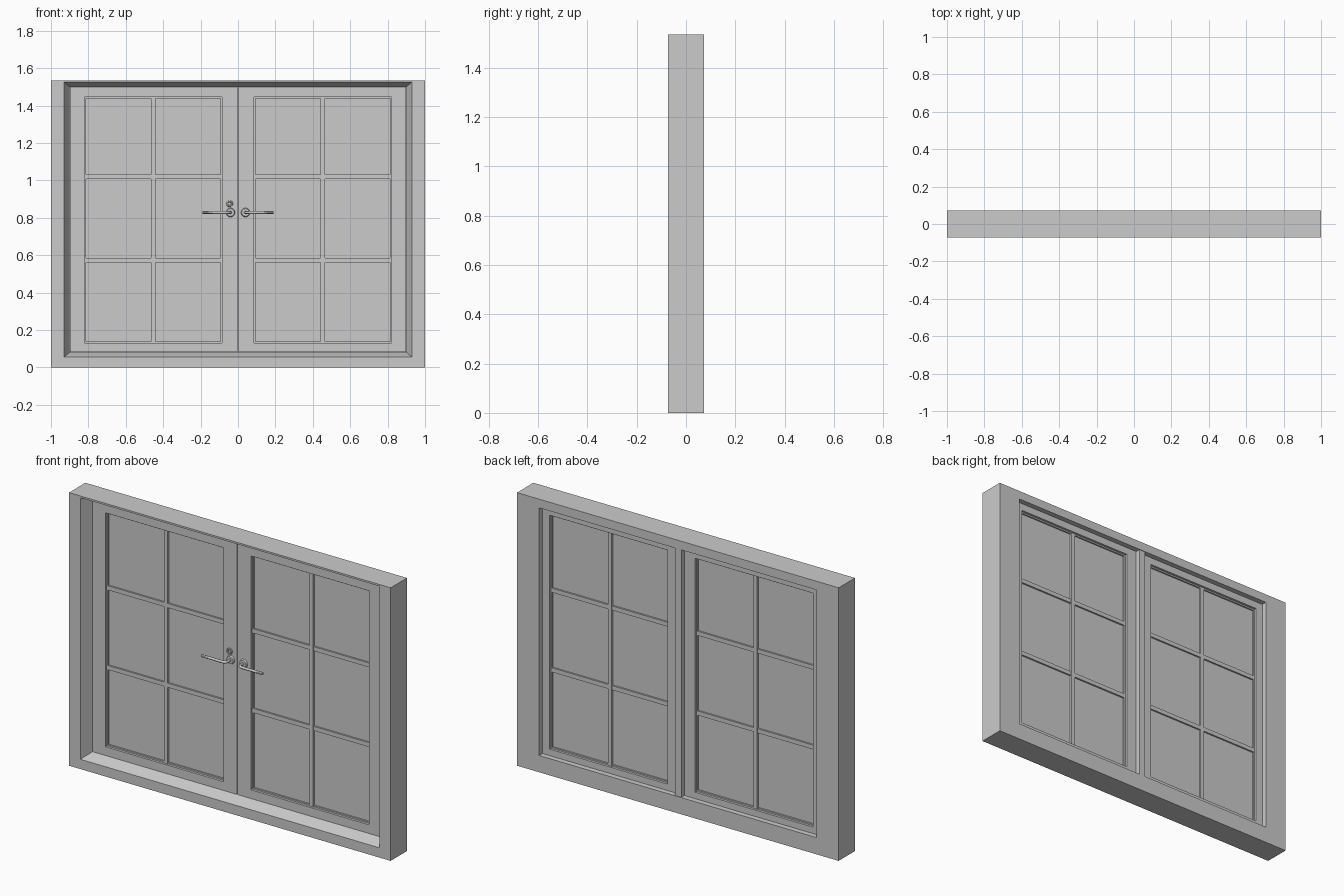
import bpy, bmesh, math
from mathutils import Vector, Matrix

if "Cube" in bpy.data.objects:
    bpy.data.objects.remove(bpy.data.objects["Cube"])

FRONT, BACK = -0.0725, 0.0725
SASH_F, SASH_B = -0.0075, 0.0425
GLASS_Y = 0.0175


def finish(name, bm, smooth=False):
    bmesh.ops.recalc_face_normals(bm, faces=bm.faces)
    me = bpy.data.meshes.new(name)
    bm.to_mesh(me)
    bm.free()
    ob = bpy.data.objects.new(name, me)
    bpy.context.collection.objects.link(ob)
    if smooth:
        bpy.context.view_layer.objects.active = ob
        ob.select_set(True)
        bpy.ops.object.shade_smooth_by_angle()
        ob.select_set(False)
    return ob


def ring(name, loops):
    """Closed rectangular ring: each loop is (x0, x1, z0, z1, y)."""
    bm = bmesh.new()
    rows = [[bm.verts.new(p) for p in
             ((x0, y, z0), (x1, y, z0), (x1, y, z1), (x0, y, z1))]
            for x0, x1, z0, z1, y in loops]
    for i, a in enumerate(rows):
        b = rows[(i + 1) % len(rows)]
        for k in range(4):
            n = (k + 1) % 4
            bm.faces.new((a[k], a[n], b[n], b[k]))
    return finish(name, bm)


def box(name, x0, x1, y0, y1, z0, z1):
    bm = bmesh.new()
    bmesh.ops.create_cube(bm, size=1)
    bmesh.ops.scale(bm, vec=(x1 - x0, y1 - y0, z1 - z0), verts=bm.verts)
    bmesh.ops.translate(bm, vec=((x0 + x1) / 2, (y0 + y1) / 2, (z0 + z1) / 2), verts=bm.verts)
    return finish(name, bm)


def disc(name, x, z, r, y0, y1):
    bm = bmesh.new()
    bmesh.ops.create_cone(bm, cap_ends=True, segments=24, radius1=r, radius2=r * 0.85, depth=y1 - y0,
                          matrix=Matrix.Translation((x, (y0 + y1) / 2, z)) @ Matrix.Rotation(math.pi / 2, 4, 'X'))
    return finish(name, bm, True)


def rod(name, pts, r, sides=12):
    """Round bar swept along points lying in a horizontal plane."""
    bm = bmesh.new()
    pts = [Vector(p) for p in pts]
    rows = []
    for i, p in enumerate(pts):
        t = (pts[min(i + 1, len(pts) - 1)] - pts[max(i - 1, 0)]).normalized()
        side = t.cross(Vector((0, 0, 1)))
        rows.append([bm.verts.new(p + r * (math.cos(a) * side + math.sin(a) * Vector((0, 0, 1))))
                     for a in (2 * math.pi * k / sides for k in range(sides))])
    for a, b in zip(rows, rows[1:]):
        for k in range(sides):
            n = (k + 1) % sides
            bm.faces.new((a[k], a[n], b[n], b[k]))
    bm.faces.new(rows[0])
    bm.faces.new(rows[-1])
    return finish(name, bm, True)


# outer frame: splayed front reveal, rebate for the sashes, lip at the back
ring("window_frame", [
    (-1, 1, 0, 1.535, FRONT), (-1, 1, 0, 1.535, BACK),
    (-0.8625, 0.8625, 0.094, 1.486, BACK), (-0.8625, 0.8625, 0.094, 1.486, SASH_B),
    (-0.90, 0.90, 0.08, 1.50, SASH_B), (-0.90, 0.90, 0.08, 1.50, SASH_F),
    (-0.93, 0.93, 0.055, 1.525, FRONT)])

# cover strip over the meeting stiles, at the back
box("meeting_strip", -0.02, 0.02, SASH_B, BACK - 0.003, 0.094, 1.486)

for s, side in ((-1, "left"), (1, "right")):
    def span(a, b):
        return tuple(sorted((s * a, s * b)))

    # sash
    outer = span(0.002, 0.899) + (0.081, 1.499)
    inner = span(0.085, 0.82) + (0.13, 1.445)
    ring(side + "_sash", [outer + (SASH_F,), outer + (SASH_B,), inner + (SASH_B,), inner + (SASH_F,)])

    # glazing bead around the pane
    bead = span(0.093, 0.812) + (0.138, 1.437)
    ring(side + "_glazing_bead", [inner + (0.006,), inner + (0.029,), bead + (0.029,), bead + (0.006,)])

    # glass
    gx = span(0.085, 0.82)
    box(side + "_glass", gx[0], gx[1], GLASS_Y - 0.003, GLASS_Y + 0.003, 0.13, 1.445)

    # glazing bars
    vx = span(0.4405, 0.4645)
    box(side + "_vertical_bar", vx[0], vx[1], 0.004, 0.031, 0.13, 1.445)
    for i, z in enumerate((0.572, 1.02)):
        box(f"{side}_horizontal_bar_{i + 1}", gx[0], gx[1], 0.005, 0.030, z - 0.012, z + 0.012)

    # lever handle: rosette and a bar curving out from it
    hx, hz = 0.04, 0.828
    disc(side + "_handle_rosette", s * hx, hz, 0.024, SASH_F - 0.008, SASH_F)
    path = [(s * hx, SASH_F, hz), (s * hx, -0.032, hz)]
    path += [(s * (hx + 0.02 * (1 - math.cos(a))), -0.032 - 0.02 * math.sin(a), hz)
             for a in (math.radians(15 * k) for k in range(1, 7))]
    path.append((s * 0.19, -0.052, hz))
    rod(side + "_handle_lever", path, 0.0075)

# small lock ring above the left handle
bm = bmesh.new()
prof = [bm.verts.new((-0.045 + 0.013 + 0.005 * math.cos(a), SASH_F - 0.004 + 0.005 * math.sin(a), 0.875))
        for a in (math.pi / 4 * k for k in range(8))]
edges = [bm.edges.new((prof[k], prof[(k + 1) % 8])) for k in range(8)]
bmesh.ops.spin(bm, geom=prof + edges, cent=(-0.045, 0, 0.875), axis=(0, 1, 0),
               angle=2 * math.pi, steps=20, use_merge=True)
finish("lock_ring", bm, True)
